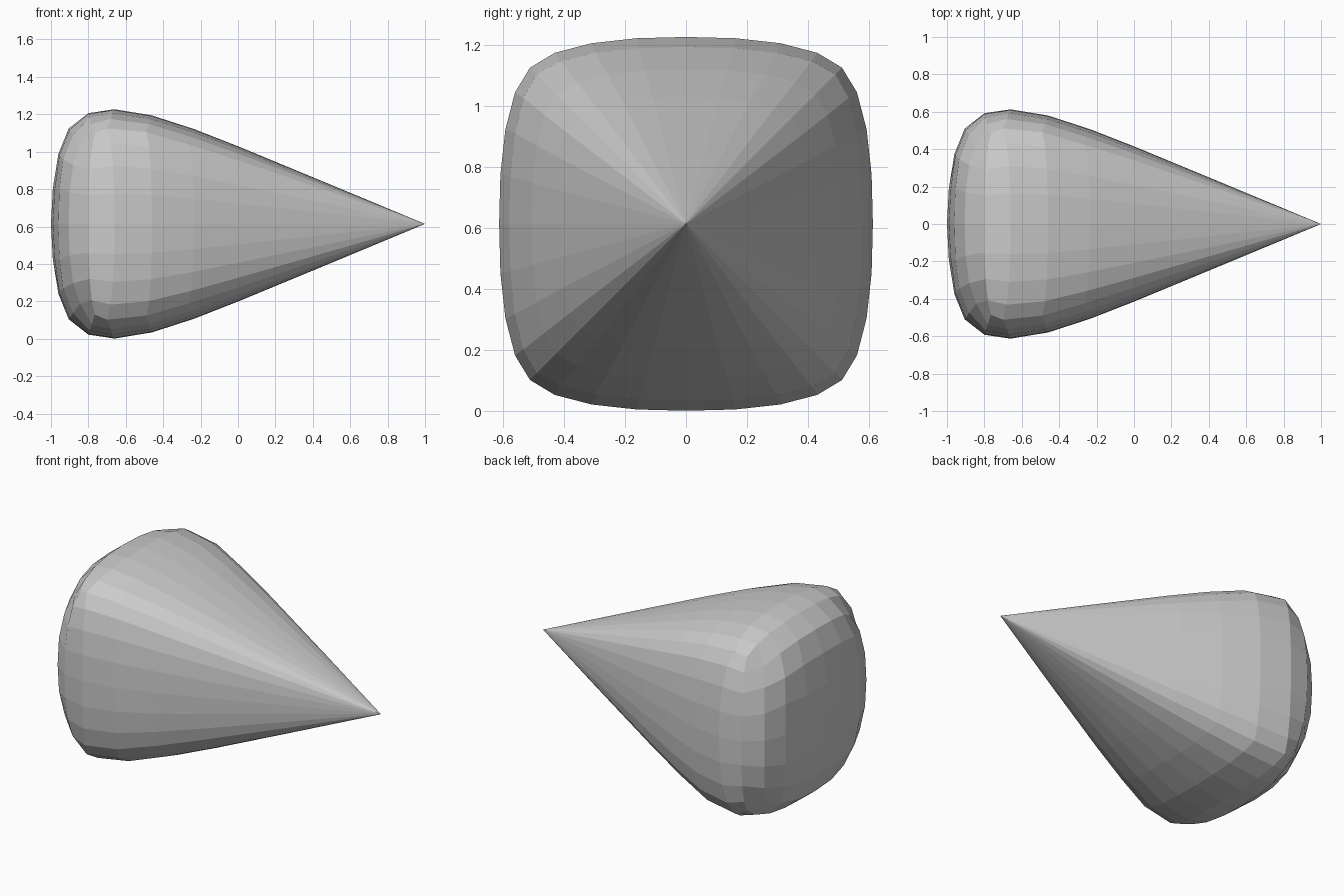
import bpy, bmesh

if "Cube" in bpy.data.objects:
    bpy.data.objects.remove(bpy.data.objects["Cube"])

CENTRE_Z = 0.614

# Each ring: (x at side middle, radius at side middle, x at corner, radius at corner)
CAP = [(-0.99, 0.19, -0.98, 0.185), (-0.96, 0.375, -0.935, 0.345),
       (-0.905, 0.51, -0.845, 0.425), (-0.80, 0.592, -0.765, 0.485)]
BODY = [(-0.66, 0.613, -0.70, 0.512), (-0.46, 0.58, -0.49, 0.49),
        (-0.235, 0.507, -0.265, 0.425), (0.0, 0.415, -0.015, 0.345),
        (0.5, 0.208, 0.495, 0.173)]

bm = bmesh.new()


def ring_point(ring, u, v, k):
    """Place grid point (u, v) of a rounded-square ring with half-width k."""
    xm, rm, xc, rc = ring
    s, flip = (u, False) if abs(v) == k else (v, True)
    f = abs(s) / k
    bulge = 0.28 * k / 4
    along = rc * f * (1 + bulge - bulge * f * f) * (1 if s >= 0 else -1)
    out = (rm - (rm - rc) * f ** 2.3) * (1 if (u if flip else v) > 0 else -1)
    x = xm + (xc - xm) * f ** 2.3
    y, z = (out, along) if flip else (along, out)
    return bm.verts.new((x, y, z + CENTRE_Z))


# Rounded blunt end: an 8 x 8 grid
grid = {(0, 0): bm.verts.new((-1, 0, CENTRE_Z))}
for u in range(-4, 5):
    for v in range(-4, 5):
        k = max(abs(u), abs(v))
        if k:
            grid[u, v] = ring_point(CAP[k - 1], u, v, k)
for u in range(-4, 4):
    for v in range(-4, 4):
        bm.faces.new((grid[u, v], grid[u + 1, v], grid[u + 1, v + 1], grid[u, v + 1]))

# Tapering body: 32-sided rings
border = ([(i, -4) for i in range(-4, 4)] + [(4, i) for i in range(-4, 4)]
          + [(-i, 4) for i in range(-4, 4)] + [(-4, -i) for i in range(-4, 4)])
previous = [grid[p] for p in border]
for ring in BODY:
    current = [ring_point(ring, u, v, 4) for u, v in border]
    for i in range(32):
        j = (i + 1) % 32
        bm.faces.new((previous[i], previous[j], current[j], current[i]))
    previous = current

# Sharp tip
tip = bm.verts.new((1, 0, CENTRE_Z))
for i in range(32):
    bm.faces.new((previous[i], previous[(i + 1) % 32], tip))

bmesh.ops.recalc_face_normals(bm, faces=bm.faces[:])
mesh = bpy.data.meshes.new("rounded_spike")
bm.to_mesh(mesh)
bm.free()
bpy.context.collection.objects.link(bpy.data.objects.new("rounded_spike", mesh))
